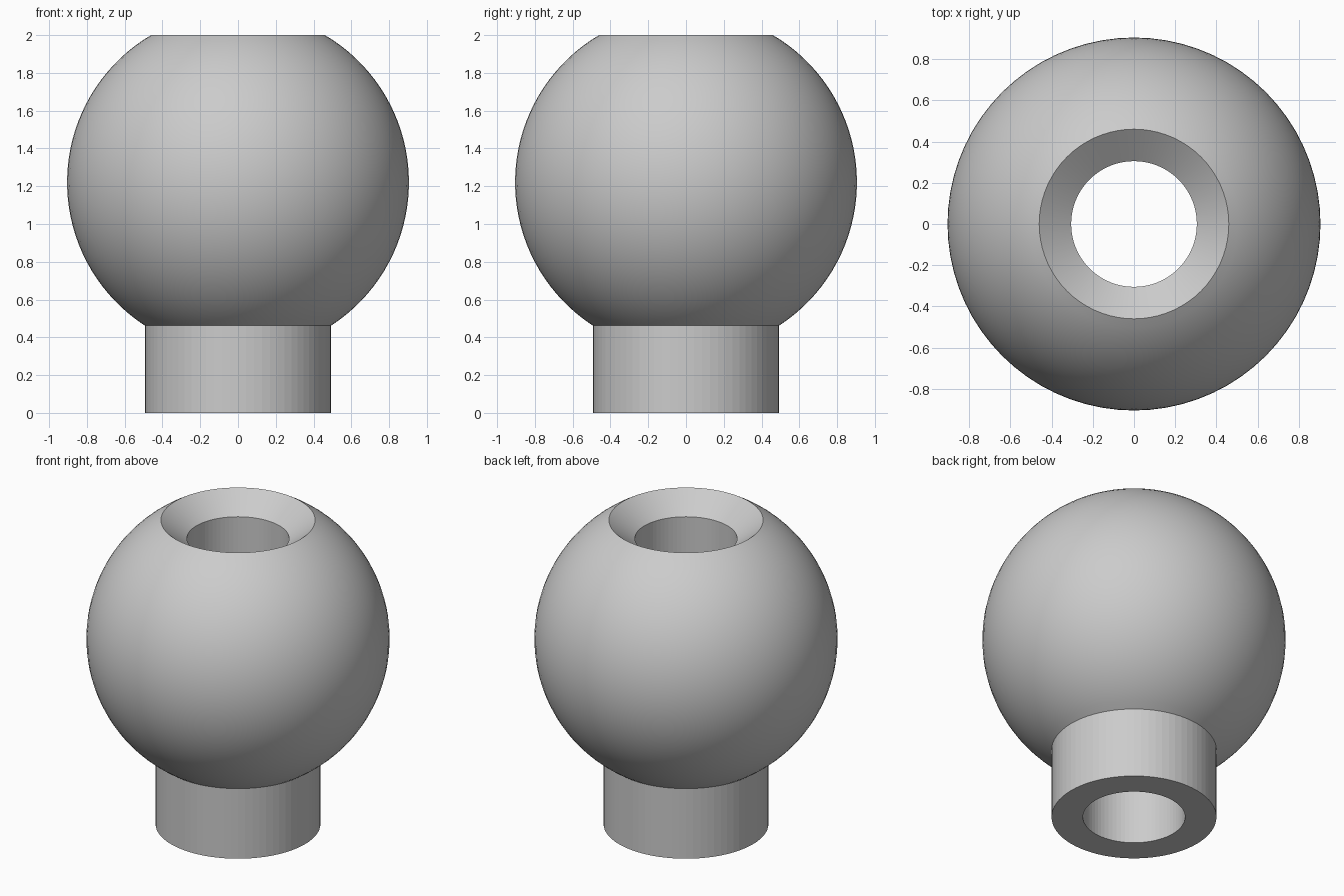
import bpy, bmesh, math

cube = bpy.data.objects.get("Cube")
if cube:
    bpy.data.objects.remove(cube, do_unlink=True)

SEGMENTS = 72
BALL_R, BALL_Z = 0.905, 1.221
NECK_R, BORE_R, RIM_R = 0.492, 0.305, 0.46
FUNNEL_DEPTH = 0.12
TOP = 2.0

# One plain grey
grey = bpy.data.materials.new("plain grey")
grey.use_nodes = True
colour = (0.6, 0.6, 0.6, 1.0)
grey.diffuse_color = colour
grey.node_tree.nodes["Principled BSDF"].inputs["Base Color"].default_value = colour

# Closed cross-section: neck, ball arc, funnel, bore
start = -math.acos(NECK_R / BALL_R)
end = math.acos(RIM_R / BALL_R)
steps = 36
profile = [(BORE_R, 0.0), (NECK_R, 0.0)]
for i in range(steps + 1):
    a = start + (end - start) * i / steps
    profile.append((BALL_R * math.cos(a), BALL_Z + BALL_R * math.sin(a)))
profile[-1] = (RIM_R, TOP)
profile.append((BORE_R, TOP - FUNNEL_DEPTH))

# Revolve the section around z
bm = bmesh.new()
rings = []
for k in range(SEGMENTS):
    t = 2 * math.pi * k / SEGMENTS
    rings.append([bm.verts.new((r * math.cos(t), r * math.sin(t), z)) for r, z in profile])
n = len(profile)
for k in range(SEGMENTS):
    a, b = rings[k], rings[(k + 1) % SEGMENTS]
    for j in range(n):
        m = (j + 1) % n
        bm.faces.new((a[j], b[j], b[m], a[m]))
bmesh.ops.recalc_face_normals(bm, faces=bm.faces)
mesh = bpy.data.meshes.new("ball_with_neck")
bm.to_mesh(mesh)
bm.free()
mesh.materials.append(grey)

ball = bpy.data.objects.new("ball_with_neck", mesh)
bpy.context.collection.objects.link(ball)
bpy.ops.object.select_all(action='DESELECT')
ball.select_set(True)
bpy.context.view_layer.objects.active = ball
bpy.ops.object.shade_smooth_by_angle(angle=math.radians(30))

# Upright walls of the neck and bore stay faceted
for face in mesh.polygons:
    tall = max(mesh.vertices[v].co.z for v in face.vertices) - min(mesh.vertices[v].co.z for v in face.vertices)
    if tall > 0.3:
        face.use_smooth = False
